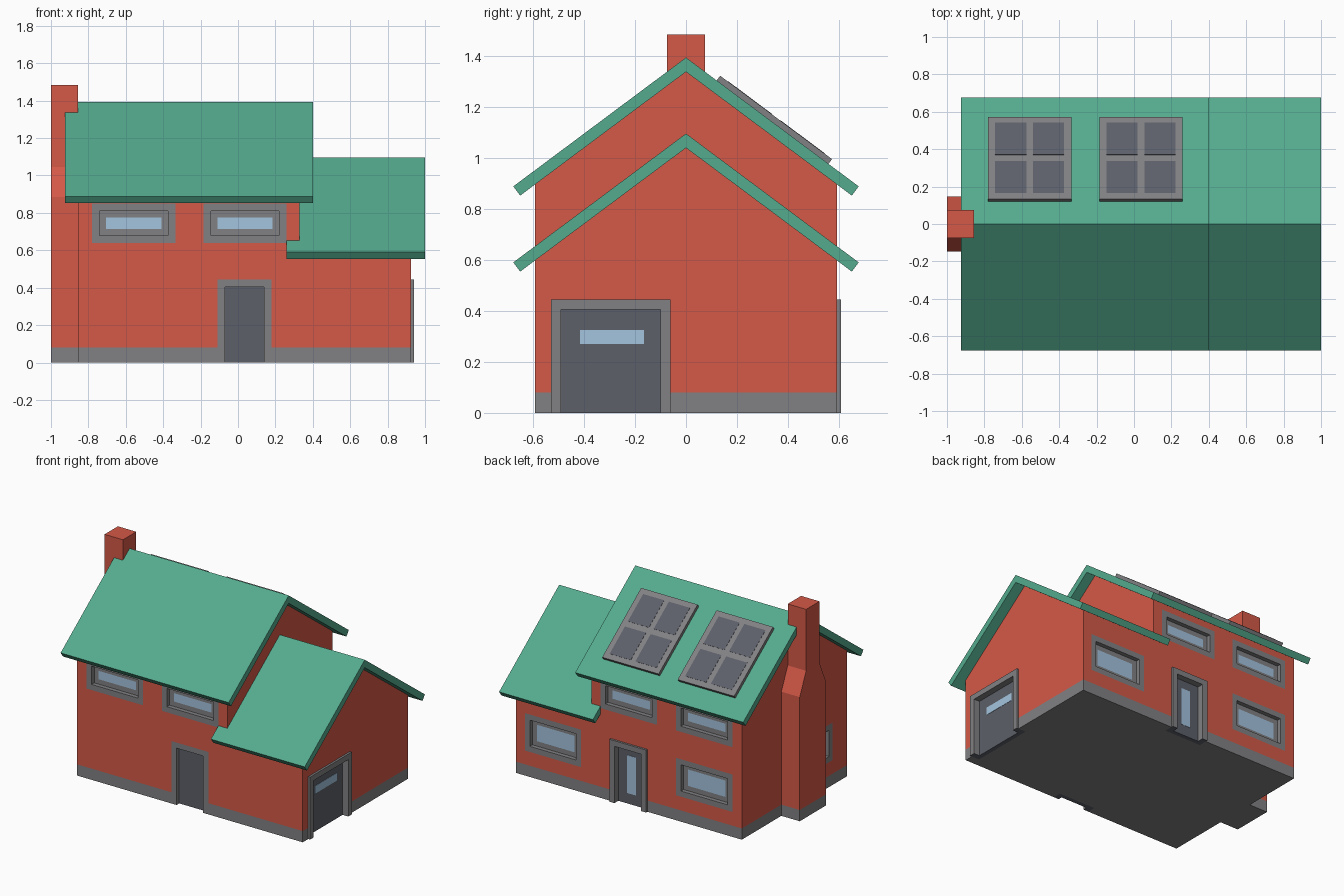
import bpy, bmesh, math
from mathutils import Vector

if "Cube" in bpy.data.objects:
    bpy.data.objects.remove(bpy.data.objects["Cube"])


def material(name, r, g, b):
    m = bpy.data.materials.new(name)
    m.diffuse_color = (r, g, b, 1)
    m.use_nodes = True
    m.node_tree.nodes["Principled BSDF"].inputs["Base Color"].default_value = m.diffuse_color
    return m


BRICK = material("brick", 0.66, 0.10, 0.065)
GREEN = material("roof_green", 0.09, 0.41, 0.27)
GREY = material("trim_grey", 0.22, 0.22, 0.23)
DARK = material("dark_panel", 0.11, 0.117, 0.144)
GLASS = material("glass", 0.37, 0.55, 0.73)

WY, XL, XM, XR = 0.592, -0.855, 0.33, 0.925   # wall planes
SLOPE = 0.746


def finish(bm, name, *mats):
    bmesh.ops.recalc_face_normals(bm, faces=bm.faces)
    me = bpy.data.meshes.new(name)
    bm.to_mesh(me)
    bm.free()
    for m in mats:
        me.materials.append(m)
    ob = bpy.data.objects.new(name, me)
    bpy.context.scene.collection.objects.link(ob)
    return ob


def add_prism(bm, pts, x0, x1):
    """Extrude a (y, z) profile along x."""
    f = bm.faces.new([bm.verts.new((x0, y, z)) for y, z in pts])
    ext = bmesh.ops.extrude_face_region(bm, geom=[f])["geom"]
    bmesh.ops.translate(bm, vec=(x1 - x0, 0, 0),
                        verts=[v for v in ext if isinstance(v, bmesh.types.BMVert)])


def prism(name, pts, x0, x1, mat):
    bm = bmesh.new()
    add_prism(bm, pts, x0, x1)
    return finish(bm, name, mat)


def add_box(bm, lo, hi):
    add_prism(bm, [(lo[1], lo[2]), (hi[1], lo[2]), (hi[1], hi[2]), (lo[1], hi[2])], lo[0], hi[0])


def box(name, lo, hi, mat):
    bm = bmesh.new()
    add_box(bm, lo, hi)
    return finish(bm, name, mat)


# Wall blocks, plinth and roofs
def gable(peak):
    e = peak - WY * SLOPE
    return [(-WY, 0.08), (WY, 0.08), (WY, e), (0, peak), (-WY, e)]


def roof(ridge):
    return [(0, ridge), (0.677, ridge - 0.505), (0.65, ridge - 0.541), (0, ridge - 0.056),
            (-0.65, ridge - 0.541), (-0.677, ridge - 0.505)]


shell = [prism("main_walls", gable(1.345), XL, XM, BRICK),
         prism("garage_walls", gable(1.05), XM, XR, BRICK),
         box("plinth", (XL, -WY, 0), (XR, WY, 0.08), GREY)]
prism("main_roof", roof(1.393), -0.925, 0.4, GREEN)
prism("garage_roof", roof(1.095), 0.26, 1.0, GREEN)

# Chimney with sloped shoulders
prism("chimney", [(-0.147, 0.08), (0.147, 0.08), (0.147, 0.885), (0.075, 1.045), (0.075, 1.483),
                  (-0.075, 1.483), (-0.075, 1.045), (-0.147, 0.885)], -1.0, XL, BRICK)
box("chimney_plinth", (-1.0, -0.147, 0), (XL, 0.147, 0.08), GREY)

# Doors and windows: (outward axis, wall distance)
SIDES = {"front": (Vector((0, -1, 0)), WY), "back": (Vector((0, 1, 0)), WY),
         "right": (Vector((1, 0, 0)), XR), "left": (Vector((-1, 0, 0)), -XL)}
DEPTH, RECESS = 0.06, 0.03
cut = bmesh.new()


def limits(side, u0, u1, z0, z1, w0, w1):
    n, d = SIDES[side]
    u = Vector((abs(n.y), abs(n.x), 0))
    a = n * (d + w0) + u * u0
    b = n * (d + w1) + u * u1
    return ((min(a.x, b.x), min(a.y, b.y), z0), (max(a.x, b.x), max(a.y, b.y), z1))


def opening(name, side, u0, u1, z0, z1, out=0.0, glass=None):
    """Surround set in the wall, with a recessed door (z0 < 0) or window."""
    n = SIDES[side][0]
    add_box(cut, *limits(side, u0, u1, z0, z1, -DEPTH, 0.05))
    bm = bmesh.new()
    add_box(bm, *limits(side, u0, u1, z0, z1, -DEPTH, out))
    bmesh.ops.recalc_face_normals(bm, faces=bm.faces)
    face = max(bm.faces, key=lambda f: f.calc_center_median().dot(n))
    bmesh.ops.inset_region(bm, faces=[face], thickness=0.04, use_even_offset=True)
    face = bmesh.ops.extrude_discrete_faces(bm, faces=[face])["faces"][0]
    bmesh.ops.translate(bm, vec=-n * (out + RECESS), verts=face.verts)
    if z0 < 0:
        face.material_index = 1
        geom = bm.verts[:] + bm.edges[:] + bm.faces[:]
        res = bmesh.ops.bisect_plane(bm, geom=geom, plane_co=(0, 0, 0), plane_no=(0, 0, 1),
                                     clear_inner=True)
        edges = [e for e in res["geom_cut"] if isinstance(e, bmesh.types.BMEdge)]
        bmesh.ops.edgenet_fill(bm, edges=edges)
        finish(bm, name, GREY, DARK)
    else:
        bmesh.ops.inset_region(bm, faces=[face], thickness=0.035, use_even_offset=True)
        face.material_index = 1
        finish(bm, name, GREY, GLASS)
    if glass:
        box(name + "_glass", *limits(side, *glass, -RECESS - 0.01, -RECESS + 0.002), GLASS)


COLUMNS = [(-0.78, -0.335), (-0.185, 0.26)]
for side in ("front", "back"):
    for i, (a, b) in enumerate(COLUMNS):
        opening(f"{side}_upper_window_{i + 1}", side, a, b, 0.64, 0.85)
opening("back_lower_window", "back", *COLUMNS[0], 0.178, 0.445)
opening("back_garage_window", "back", 0.412, 0.857, 0.178, 0.445)
opening("left_window", "left", -0.43, -0.18, 0.178, 0.445)
opening("front_door", "front", -0.11, 0.18, -0.1, 0.445)
opening("back_door", "back", -0.11, 0.18, -0.1, 0.445, 0.015, (0.0, 0.07, 0.075, 0.345))
opening("garage_door", "right", -0.53, -0.06, -0.1, 0.445, 0.015, (-0.415, -0.165, 0.27, 0.325))

# Cut the openings out of the walls
cutter = finish(cut, "opening_cutter")
cutter.hide_render = True
for ob in shell:
    mod = ob.modifiers.new("openings", "BOOLEAN")
    mod.operation, mod.solver, mod.object = "DIFFERENCE", "EXACT", cutter
    bpy.context.view_layer.objects.active = ob
    bpy.ops.object.modifier_apply(modifier=mod.name)
bpy.data.objects.remove(cutter)

# Solar panels lying on the back slope
ang = math.atan(SLOPE)
C, S = math.cos(ang), math.sin(ang)


def slab(t0, t1, h0, h1):
    return [(t * C + h * S, 1.393 - t * S + h * C)
            for t, h in ((t0, h0), (t1, h0), (t1, h1), (t0, h1))]


for i, (a, b) in enumerate(COLUMNS):
    prism(f"solar_panel_{i + 1}", slab(0.15, 0.697, -0.002, 0.023), a, b, GREY)
    bm = bmesh.new()
    for x0, x1 in ((a + 0.038, a + 0.204), (b - 0.204, b - 0.038)):
        for t0, t1 in ((0.188, 0.403), (0.444, 0.659)):
            add_prism(bm, slab(t0, t1, 0.02, 0.0245), x0, x1)
    finish(bm, f"solar_cells_{i + 1}", DARK)
